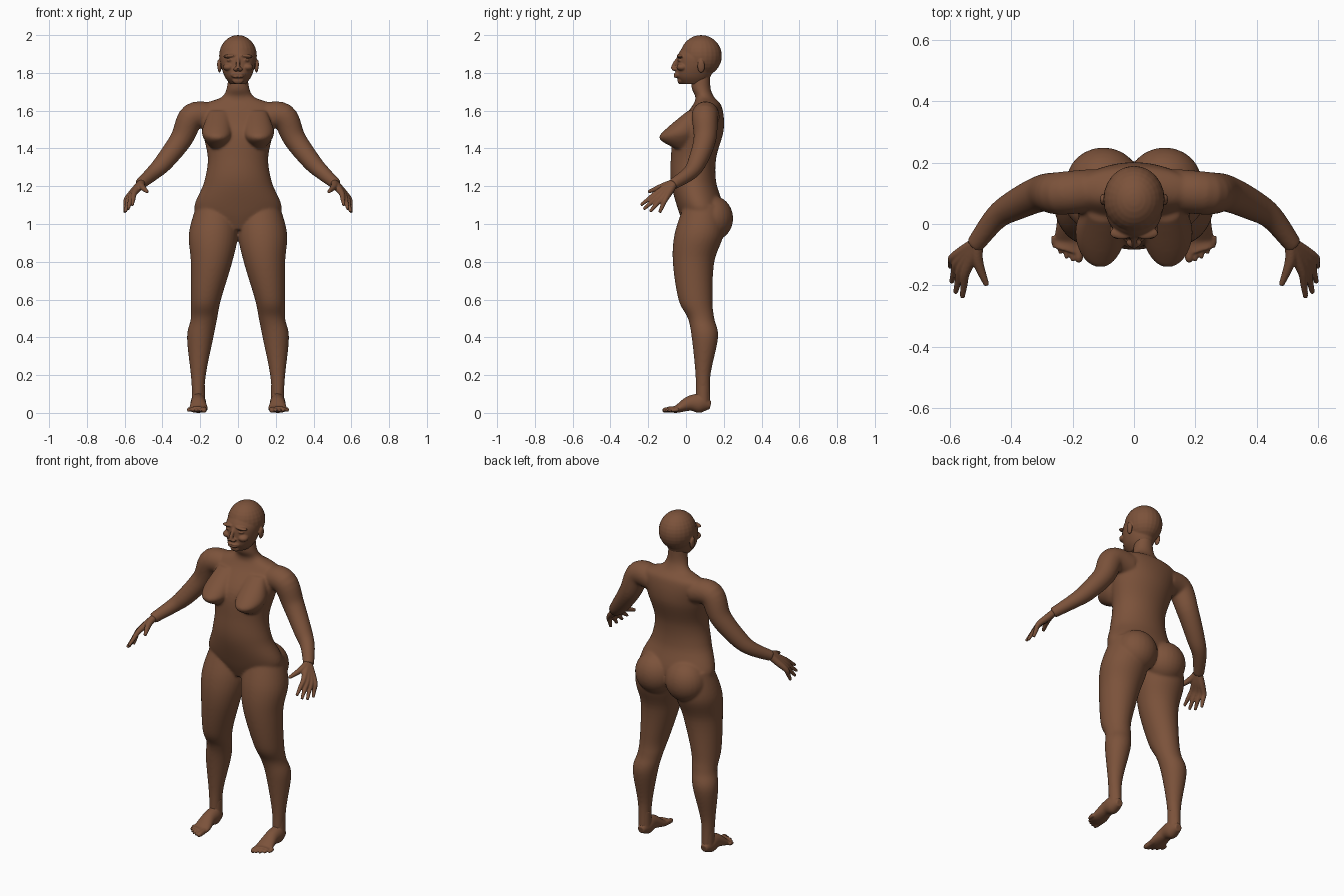
import bpy
import bmesh
from math import sin, cos, pi
from mathutils import Vector, Matrix

if "Cube" in bpy.data.objects:
    bpy.data.objects.remove(bpy.data.objects["Cube"], do_unlink=True)

skin = bpy.data.materials.new("brown skin")
skin.use_nodes = True
skin.diffuse_color = (0.2, 0.085, 0.043, 1)
skin.node_tree.nodes["Principled BSDF"].inputs["Base Color"].default_value = skin.diffuse_color


def spline(rows, steps=6):
    """Smooth interpolation through rows of equal length."""
    padded = [rows[0], *rows, rows[-1]]
    result = []
    for before, start, end, after in zip(padded, padded[1:], padded[2:], padded[3:]):
        for step in range(steps):
            t = step / steps
            leave, arrive = (end - before) / 2, (after - start) / 2
            bulge = leave.lerp(-arrive, t) + (end - start) * (2 * t - 1)
            result.append(start.lerp(end, t) + bulge * t * (1 - t))
    return result + [rows[-1]]


def loft(bm, rows, level=False, sides=32):
    """Skin through rows of x, y, z, width radius and, where not round, depth radius."""
    rows = spline([Vector(row if len(row) > 4 else (*row, row[-1])) for row in rows])
    last = len(rows) - 1
    rings = []
    for i, row in enumerate(rows):
        across, depth = Vector((1, 0, 0)), Vector((0, 1, 0))
        if not level:
            along = Vector((rows[min(i + 1, last)] - rows[max(i - 1, 0)])[:3]).normalized()
            across = along.cross(Vector((0, 0, 1))).normalized()
            depth = across.cross(along)
        centre, wide, deep = Vector(row[:3]), row[3], row[4]
        angles = [2 * pi * k / sides for k in range(sides)]
        rings.append([bm.verts.new(centre + across * wide * cos(a) + depth * deep * sin(a)) for a in angles])
    for lower, upper in zip(rings, rings[1:]):
        for k in range(sides):
            bm.faces.new((lower[k - 1], lower[k], upper[k], upper[k - 1]))
    bm.faces.new(reversed(rings[0]))
    bm.faces.new(rings[-1])


def column(bm, rows):
    """Level loft on the centre line, through rows of y, z, width radius, depth radius."""
    loft(bm, [(0, *row) for row in rows], level=True, sides=48)


def blob(bm, centre, radii, tilt=0):
    place = Matrix.Translation(centre) @ Matrix.Rotation(tilt, 4, "Y") @ Matrix.Diagonal((*radii, 1))
    bmesh.ops.create_uvsphere(bm, u_segments=24, v_segments=16, radius=1, matrix=place)


def finish(bm, name, voxel, rounds):
    """Mirror, fuse the overlapping volumes and soften the joins."""
    bmesh.ops.recalc_face_normals(bm, faces=bm.faces[:])
    mesh = bpy.data.meshes.new(name)
    bm.to_mesh(mesh)
    bm.free()
    part = bpy.data.objects.new(name, mesh)
    bpy.context.scene.collection.objects.link(part)
    part.modifiers.new("Mirror", "MIRROR").use_mirror_merge = False
    fuse = part.modifiers.new("Fuse", "REMESH")
    fuse.mode, fuse.voxel_size = "VOXEL", voxel
    soften = part.modifiers.new("Soften", "SMOOTH")
    soften.factor, soften.iterations = 0.5, rounds
    bpy.context.view_layer.update()
    solid = bpy.data.meshes.new_from_object(part.evaluated_get(bpy.context.evaluated_depsgraph_get()))
    part.modifiers.clear()
    part.data = solid
    solid.materials.clear()
    solid.materials.append(skin)
    solid.shade_smooth()


# Body: trunk and neck
body = bmesh.new()
column(body, [(.07, .97, .1, .07), (.08, 1.07, .23, .12), (.04, 1.22, .18, .12), (.04, 1.35, .16, .12),
              (.07, 1.5, .19, .13), (.11, 1.62, .2, .08), (.1, 1.67, .09, .05), (.08, 1.72, .06, .05),
              (.08, 1.8, .05, .05)])

# Chest and seat
loft(body, [(.1, .04, 1.6, .05, .03), (.11, -.02, 1.5, .08, .09), (.11, -.04, 1.45, .07, .1),
            (.11, -.02, 1.4, .03, .04)], level=True)
blob(body, (.1, .14, 1.03), (.12, .11, .12))

# Legs
loft(body, [(.12, .09, 1.1, .1), (.13, .07, .95, .13), (.14, .04, .8, .11), (.17, .05, .6, .08, .09),
            (.18, .08, .5, .07), (.2, .1, .4, .07), (.21, .09, .2, .04), (.21, .09, .05, .03, .04)],
     level=True)

# Arms
loft(body, [(.13, .11, 1.57, .07), (.24, .1, 1.57, .07), (.3, .1, 1.45, .06), (.39, .06, 1.33, .05),
            (.45, .02, 1.27, .04), (.52, -.07, 1.21, .03)])
finish(body, "body", voxel=.006, rounds=16)

# Head: skull, face and chin
head = bmesh.new()
blob(head, (0, .08, 1.89), (.1, .11, .11))
column(head, [(.04, 1.74, .04, .06), (.04, 1.78, .07, .09), (.05, 1.84, .09, .1), (.06, 1.9, .09, .1),
              (.07, 1.96, .05, .07)])
blob(head, (0, -.03, 1.76), (.03, .015, .02))

# Brows, eyes and cheeks
blob(head, (.04, -.03, 1.89), (.04, .02, .01), tilt=.1)
blob(head, (.04, -.03, 1.867), (.02, .015, .008))
blob(head, (.05, -.02, 1.83), (.03, .03, .02))

# Nose with nostril wings
loft(head, [(0, -.03, 1.89, .01), (0, -.06, 1.85, .01), (0, -.07, 1.82, .012)])
blob(head, (.01, -.06, 1.82), (.015, .015, .01))

# Lips on a rounded muzzle
blob(head, (0, -.04, 1.79), (.04, .02, .02))
for height in (1.78, 1.793):
    blob(head, (.01, -.053, height), (.02, .013, .006))

# Ears
blob(head, (.1, .08, 1.835), (.01, .02, .035), tilt=.1)
finish(head, "head", voxel=.004, rounds=4)

# Hands: fingers fan out from the wrist over an even row of knuckles
hands = bmesh.new()
wrist = Vector((.51, -.06, 1.22))
first_knuckle, last_knuckle = Vector((.55, -.16, 1.16)), Vector((.59, -.11, 1.13))
first_tip, last_tip = Vector((.56, -.24, 1.1)), Vector((.6, -.14, 1.06))
longer = Vector((.01, -.02, -.01))
for finger in range(4):
    share = finger / 3
    knuckle = first_knuckle.lerp(last_knuckle, share)
    tip = first_tip.lerp(last_tip, share) + longer * sin(pi * share)
    palm, joint = wrist.lerp(knuckle, .5), knuckle.lerp(tip, .5)
    loft(hands, [(*wrist, .02), (*palm, .02), (*knuckle, .015), (*joint, .012), (*tip, .008)], sides=16)
loft(hands, [(*wrist, .02), (.51, -.12, 1.2, .018), (.48, -.2, 1.17, .009)], sides=16)
finish(hands, "hands", voxel=.004, rounds=4)

# Feet: heel to ball, then the ankle
feet = bmesh.new()
loft(feet, [(.21, .13, .04, .02), (.21, .08, .05, .04, .05), (.21, .02, .05, .04), (.21, -.05, .02, .05, .02),
            (.22, -.09, .02, .04, .015)])
loft(feet, [(.21, .09, .15, .035), (.21, .09, .05, .035)], level=True)

# Toes: shorter towards the outside
for toe in range(5):
    x, reach = .18 + .02 * toe, .125 - .003 * toe ** 2
    thick = .01 if toe else .015
    loft(feet, [(x, -.04, .02, thick), (x, .02 - reach, .015, thick), (x, -reach, .012, thick / 2)], sides=16)
finish(feet, "feet", voxel=.004, rounds=4)
